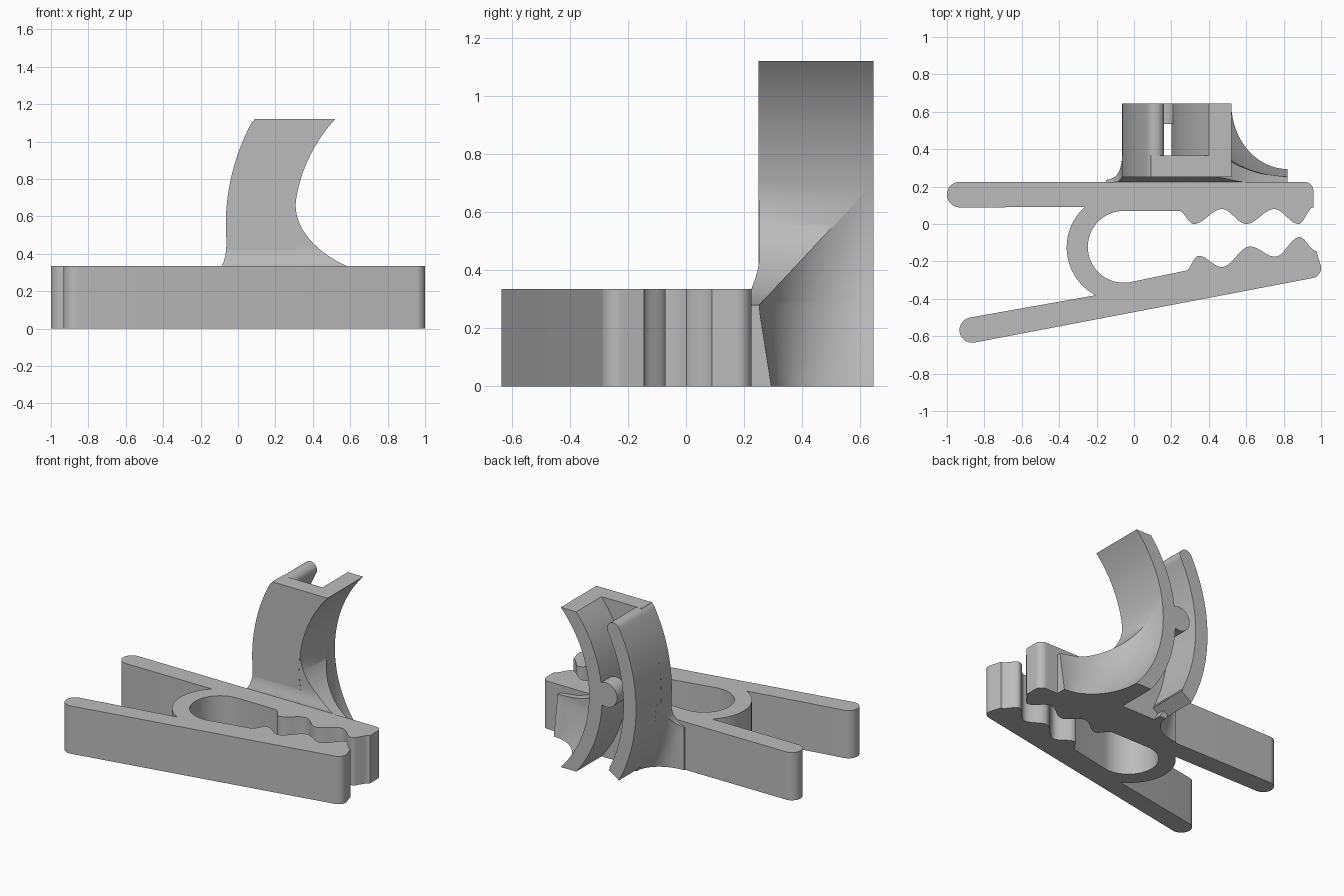
import bpy, bmesh, math
from mathutils import Vector

cube = bpy.data.objects.get("Cube")
if cube:
    bpy.data.objects.remove(cube)

grey = bpy.data.materials.new("plain_grey")
grey.use_nodes = True
colour = (0.5, 0.5, 0.5, 1)
grey.diffuse_color = colour
grey.node_tree.nodes["Principled BSDF"].inputs["Base Color"].default_value = colour

HEIGHT, CLIP_H = 1.12, 0.335
BACK, FRONT, CLIP_BACK = 0.645, 0.25, 0.225


def loft(name, rings):
    """Skin closed rings of equal length and cap both ends."""
    bm = bmesh.new()
    rows = [[bm.verts.new(p) for p in ring] for ring in rings]
    n = len(rows[0])
    for a, b in zip(rows, rows[1:]):
        for i in range(n):
            j = (i + 1) % n
            bm.faces.new((a[i], a[j], b[j], b[i]))
    bm.faces.new(rows[0][::-1])
    bm.faces.new(rows[-1])
    bmesh.ops.recalc_face_normals(bm, faces=bm.faces)
    mesh = bpy.data.meshes.new(name)
    bm.to_mesh(mesh)
    bm.free()
    mesh.materials.append(grey)
    ob = bpy.data.objects.new(name, mesh)
    bpy.context.collection.objects.link(ob)
    bpy.ops.object.select_all(action='DESELECT')
    bpy.context.view_layer.objects.active = ob
    ob.select_set(True)
    bpy.ops.object.shade_smooth_by_angle(angle=math.radians(35))
    return ob


def arc(cx, cy, r, a0, a1, n=24):
    angles = [math.radians(a0 + (a1 - a0) * i / n) for i in range(n + 1)]
    return [(cx + r * math.cos(a), cy + r * math.sin(a)) for a in angles]


def wave(points, n=10):
    """Cosine ripple through a row of crests and troughs."""
    out = [points[0]]
    for (x0, y0), (x1, y1) in zip(points, points[1:]):
        for i in range(1, n + 1):
            t = i / n
            out.append((x0 + (x1 - x0) * t,
                        y0 + (y1 - y0) * (1 - math.cos(math.pi * t)) / 2))
    return out


def bow(low, end):
    """x of an arc bowed towards -x, symmetric about mid height."""
    h, sag = HEIGHT / 2, end - low
    r = (h * h + sag * sag) / (2 * sag)
    return lambda z: low + r - math.sqrt(r * r - (z - h) ** 2)


def extrude_y(name, profile, y0, y1):
    return loft(name, [[(x, y, z) for x, z in profile] for y in (y0, y1)])


def levels(z0, z1, n=32):
    return [z0 + (z1 - z0) * i / n for i in range(n + 1)]


# Spring clip: two arms, spring loop and rippled jaws in one outline
lower_jaw = wave([(0.975, -0.145), (0.885, -0.07), (0.755, -0.175), (0.62, -0.12),
                  (0.47, -0.23), (0.345, -0.17), (0.275, -0.25)])
upper_jaw = wave([(0.24, 0.07), (0.32, 0), (0.47, 0.08), (0.6, 0),
                  (0.75, 0.08), (0.88, 0), (0.96, 0.09)])
outline = (arc(-0.932, 0.157, 0.068, 90, 270)
           + arc(-0.07, -0.125, 0.29, 132, 242)
           + arc(-0.865, -0.567, 0.068, 101, 281)
           + arc(0.945, -0.235, 0.055, -79, 10)
           + lower_jaw
           + arc(-0.055, -0.122, 0.192, 281, 90, 36)
           + upper_jaw
           + arc(0.91, 0.175, 0.05, 0, 90))
loft("spring_clip", [[(x, y, z) for x, y in outline] for z in (0, CLIP_H)])

# Curved holder: face plate and two bowed walls around an open channel
outer = bow(-0.065, 0.09)
outer_inside = bow(0.035, 0.19)
inner_outside = bow(0.2, 0.4)
inner = bow(0.30, 0.52)


def band(left, right):
    zs = levels(0, HEIGHT, 48)
    return [(left(z), z) for z in zs] + [(right(z), z) for z in reversed(zs)]


extrude_y("holder_plate", band(outer, inner), FRONT, 0.365)
extrude_y("inner_wall", band(inner_outside, inner), FRONT, BACK)

# Outer wall with rounded ends
half = 0.049
mid = [Vector(((outer(z) + outer_inside(z)) / 2, z))
       for z in levels(half, HEIGHT - half, 40)]
left, right = [], []
for i, p in enumerate(mid):
    d = (mid[min(i + 1, len(mid) - 1)] - mid[max(i - 1, 0)]).normalized()
    side = Vector((-d.y, d.x)) * half
    left.append(tuple(p + side))
    right.append(tuple(p - side))
tilt = math.degrees(math.atan2(left[-1][1] - mid[-1].y, left[-1][0] - mid[-1].x))
top_cap = arc(mid[-1].x, mid[-1].y, half, tilt, tilt - 180, 14)
bottom_cap = arc(mid[0].x, mid[0].y, half, 180 - tilt, 360 - tilt, 14)
bottom_cap = bottom_cap[::-1]
extrude_y("outer_wall", left[:-1] + top_cap + right[-2:0:-1] + bottom_cap[:-1],
          FRONT, BACK)

# Snap bump on the channel side of the inner wall
extrude_y("snap_bump", arc(0.168, 0.6, 0.085, 0, 345, 23), 0.535, BACK)


def front_y(z):
    """Front of the blend, leaning back to the plate above the clip."""
    t = min(max((z - CLIP_H) / 0.11, 0), 1)
    return CLIP_BACK + (FRONT + 0.002 - CLIP_BACK) * math.sin(t * math.pi / 2)


def flare(name, wall, end, y_wall, y_end, ledge, top, inset, cols=20):
    """Concave fillet running from a wall out along the back of the clip."""
    rings = []
    for z in levels(0, ledge, 8) + levels(ledge, top, 24)[1:]:
        a = wall(z)
        up = max(z - ledge, 0) / (top - ledge)
        reach = end - (end - a) * math.sqrt(max(1 - (1 - up) ** 2, 0))
        tip = y_end(z)
        ring = [(a + inset, front_y(z), z), (a + inset, y_wall, z)]
        for j in range(cols + 1):
            x = a + (reach - a) * (j / cols) ** 1.6
            k = (end - x) / (end - a)
            ring.append((x, y_wall - (y_wall - tip) * math.sqrt(max(1 - k * k, 0)), z))
        ring.append((reach, front_y(z), z))
        rings.append(ring)
    return loft(name, rings)


# Blends between holder and clip
flare("inner_flare", inner, 0.82, BACK,
      lambda z: max(0.294 - 0.157 * z, FRONT + 0.002), 0.28, 0.7, -0.05)
flare("outer_flare", outer, -0.15, 0.42,
      lambda z: max(0.235, front_y(z)), 0.3, 0.5, 0.05)
loft("holder_neck", [[(outer(z), front_y(z), z), (inner(z), front_y(z), z),
                      (inner(z), 0.3, z), (outer(z), 0.3, z)]
                     for z in levels(0, 0.45, 24)])
